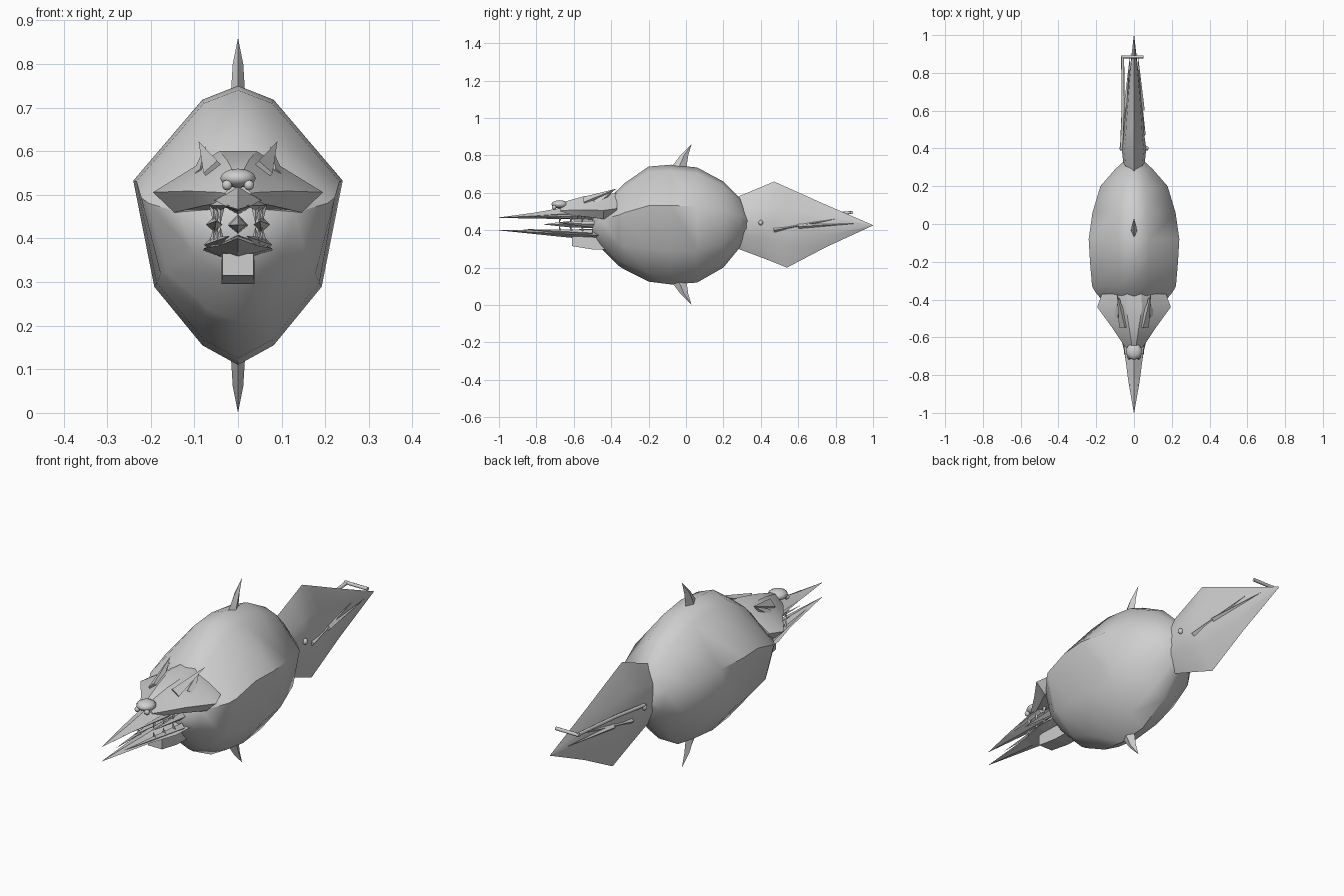
import bpy, bmesh, math
from mathutils import Vector

grey = bpy.data.materials.new("plain grey")
grey.diffuse_color = (0.62, 0.62, 0.62, 1)


def finish(name, bm, angle=35):
    bmesh.ops.recalc_face_normals(bm, faces=bm.faces)
    me = bpy.data.meshes.new(name)
    bm.to_mesh(me)
    bm.free()
    ob = bpy.data.objects.new(name, me)
    bpy.context.collection.objects.link(ob)
    me.materials.append(grey)
    bpy.ops.object.select_all(action='DESELECT')
    ob.select_set(True)
    bpy.context.view_layer.objects.active = ob
    if angle:
        bpy.ops.object.shade_smooth_by_angle(angle=math.radians(angle))
    return ob


def loft(name, half, rings, angle=35):
    """Mirrored section (x, height 0-1) lofted along y; ring = y, bottom, top, half width."""
    sec = half + [(-x, h) for x, h in reversed(half) if x > 0]
    bm = bmesh.new()
    loops = [[bm.verts.new((x * w, y, b + h * (t - b))) for x, h in sec]
             for y, b, t, w in rings]
    n = len(sec)
    for a, c in zip(loops, loops[1:]):
        for i in range(n):
            bm.faces.new((a[i], a[(i + 1) % n], c[(i + 1) % n], c[i]))
    bm.faces.new(loops[0])
    bm.faces.new(loops[-1])
    bmesh.ops.remove_doubles(bm, verts=bm.verts, dist=0.0005)
    return finish(name, bm, angle)


def rod(name, a, b, r1, r2=0.0, sides=4):
    """Round rod, or a spike when the second radius is zero."""
    a, b = Vector(a), Vector(b)
    bm = bmesh.new()
    bmesh.ops.create_cone(bm, cap_ends=True, segments=sides, radius1=r1,
                          radius2=max(r2, 0.0003), depth=(b - a).length)
    q = (b - a).to_track_quat('Z', 'Y')
    for v in bm.verts:
        v.co = q @ v.co + (a + b) / 2
    return finish(name, bm, 50 if sides > 4 else 0)


def ball(name, centre, size):
    bm = bmesh.new()
    bmesh.ops.create_uvsphere(bm, u_segments=10, v_segments=6, radius=1)
    for v in bm.verts:
        v.co = Vector(c + s * p for c, s, p in zip(centre, size, v.co))
    return finish(name, bm, 60)


# Body: deep rounded hull, widest above the middle
body_half = [(0, 1), (0.34, 0.95), (1, 0.66), (0.8, 0.28), (0.34, 0.07), (0, 0)]
loft("body", body_half, [
    (-0.50, 0.37, 0.46, 0.06), (-0.45, 0.30, 0.54, 0.13), (-0.36, 0.21, 0.62, 0.205),
    (-0.33, 0.19, 0.65, 0.222), (-0.20, 0.125, 0.74, 0.233), (-0.08, 0.11, 0.75, 0.24),
    (0.06, 0.12, 0.735, 0.22), (0.20, 0.20, 0.66, 0.178), (0.29, 0.31, 0.57, 0.10),
    (0.34, 0.41, 0.45, 0.045)], 50)

# Tail: thin diamond fin running to a point
loft("tail_fin", [(0, 1), (0.8, 0.72), (1, 0.5), (0.8, 0.28), (0, 0)], [
    (0.28, 0.30, 0.58, 0.052), (0.40, 0.255, 0.63, 0.065), (0.47, 0.228, 0.66, 0.055),
    (0.54, 0.20, 0.629, 0.05), (0.75, 0.31, 0.535, 0.03), (1.0, 0.425, 0.427, 0.001)], 50)
for s in (-1, 1):
    ball("tail_knob", (s * 0.066, 0.40, 0.44), (0.012, 0.012, 0.014))
    rod("tail_barb", (s * 0.05, 0.47, 0.40), (s * 0.026, 0.80, 0.46), 0.012)
    rod("tail_barb", (s * 0.045, 0.60, 0.42), (s * 0.02, 0.90, 0.435), 0.012)
rod("tail_pipe", (-0.066, 0.40, 0.45), (-0.058, 0.60, 0.47), 0.008, 0.008, 8)
rod("tail_pipe_end", (-0.058, 0.60, 0.47), (-0.06, 0.89, 0.495), 0.008, 0.008, 8)
rod("tail_crossbar", (-0.07, 0.885, 0.495), (0.05, 0.885, 0.495), 0.008, 0.008, 8)

# Back and belly spikes, swept towards the tail
for s in (-1, 1):
    z = 0.43
    bm = bmesh.new()
    pts = [(0, -0.09, 0.29), (0.017, -0.045, 0.29), (0, 0.00, 0.29), (-0.017, -0.045, 0.29),
           (0, -0.03, 0.37), (0.012, -0.01, 0.37), (0, 0.012, 0.37), (-0.012, -0.01, 0.37),
           (0, 0.03, 0.43)]
    v = [bm.verts.new((x, y, z + s * h)) for x, y, h in pts]
    for i in range(4):
        j = (i + 1) % 4
        bm.faces.new((v[i], v[j], v[j + 4], v[i + 4]))
        bm.faces.new((v[i + 4], v[j + 4], v[8]))
    bm.faces.new(v[:4])
    finish("back_spike" if s > 0 else "belly_spike", bm)

# Head: flared hood with a pointed snout
loft("head_hood", [(0, 1), (0.22, 1), (0.6, 0.68), (1, 0.35), (0.75, 0.03), (0.3, 0.05), (0, 0.12)], [
    (-0.37, 0.47, 0.60, 0.17), (-0.44, 0.455, 0.60, 0.195), (-0.55, 0.47, 0.58, 0.115),
    (-0.64, 0.48, 0.555, 0.055), (-0.67, 0.49, 0.53, 0.03)], 30)
ball("nose", (0, -0.675, 0.538), (0.043, 0.045, 0.022))

for s in (-1, 1):
    # Horns, brow spikes and nostrils
    rod("horn", (s * 0.05, -0.54, 0.55), (s * 0.09, -0.37, 0.622), 0.030)
    rod("brow_spike", (s * 0.085, -0.48, 0.54), (s * 0.075, -0.39, 0.61), 0.025)
    ball("nostril", (s * 0.025, -0.705, 0.522), (0.012, 0.012, 0.012))
    # Long side barbs of the two beaks
    rod("upper_barb", (s * 0.05, -0.58, 0.475), (s * 0.02, -0.88, 0.475), 0.016)
    rod("lower_barb", (s * 0.06, -0.50, 0.385), (s * 0.02, -0.87, 0.405), 0.018)
    rod("cheek_spike", (s * 0.055, -0.45, 0.43), (s * 0.05, -0.70, 0.44), 0.022)
    # Teeth along both jaws
    for k in range(3):
        y, x = -0.55 - 0.06 * k, s * (0.056 - 0.008 * k)
        rod("upper_tooth", (x, y, 0.475), (x, y - 0.01, 0.435), 0.010)
        rod("lower_tooth", (x, y, 0.39), (x, y - 0.01, 0.425), 0.010)

# Beaks, tongue and chin
diamond = [(0, 1), (1, 0.45), (0, 0)]
loft("upper_beak", diamond, [(-0.50, 0.455, 0.53, 0.06), (-0.66, 0.46, 0.52, 0.052),
                             (-0.82, 0.462, 0.492, 0.032), (-1.0, 0.466, 0.468, 0.001)], 0)
loft("lower_beak", diamond, [(-0.43, 0.34, 0.41, 0.08), (-0.57, 0.355, 0.405, 0.078),
                             (-0.70, 0.368, 0.402, 0.045), (-1.0, 0.399, 0.401, 0.001)], 0)
loft("tongue", diamond, [(-0.46, 0.41, 0.455, 0.025), (-0.62, 0.415, 0.45, 0.02),
                         (-0.76, 0.43, 0.432, 0.001)], 0)
loft("chin", [(0, 1), (1, 1), (1, 0), (0, 0)], [
    (-0.42, 0.295, 0.37, 0.038), (-0.50, 0.297, 0.37, 0.038), (-0.61, 0.315, 0.365, 0.036)], 0)
